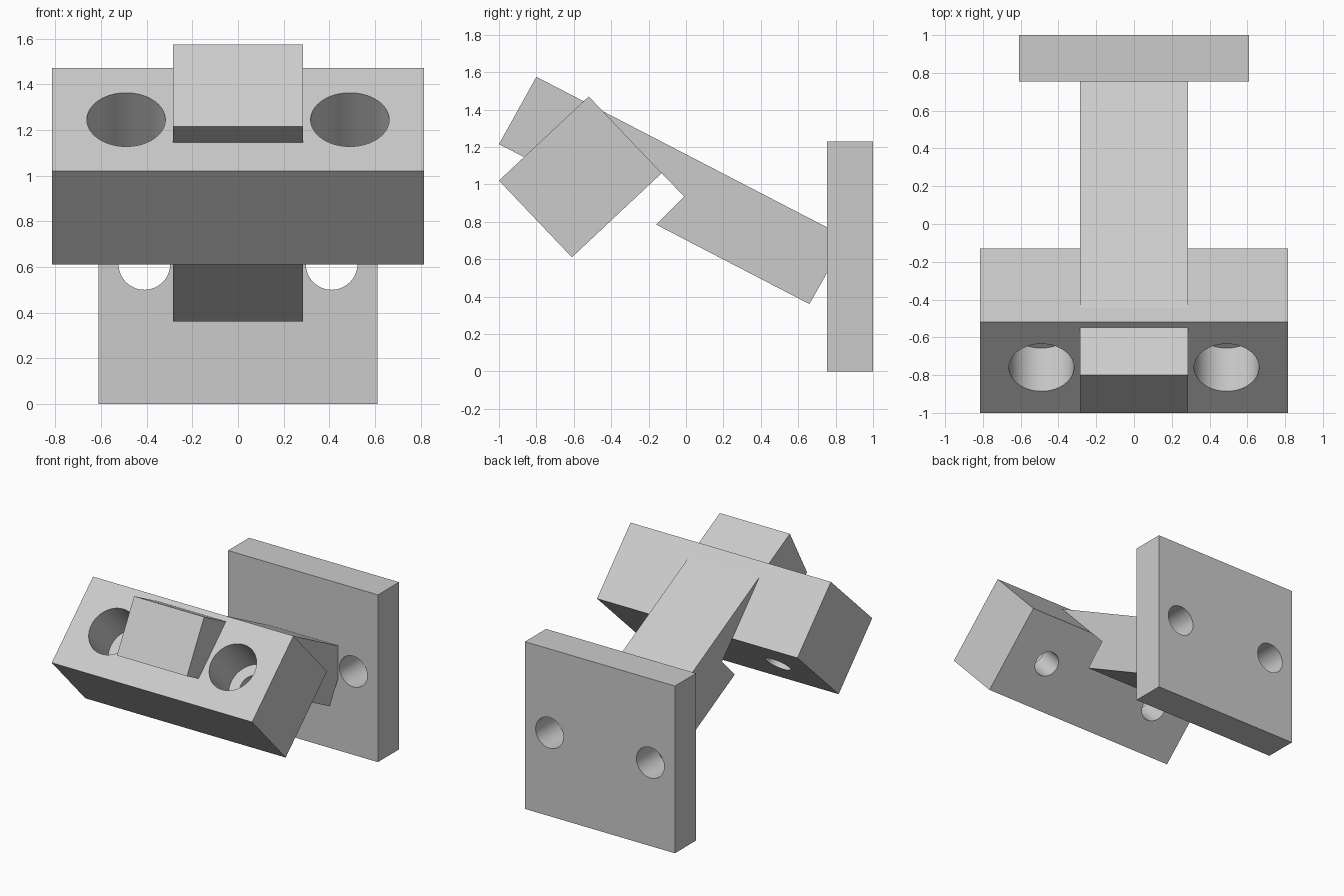
import bpy, bmesh
from math import atan2
from mathutils import Matrix, Vector

cube = bpy.data.objects.get("Cube")
if cube:
    bpy.data.objects.remove(cube, do_unlink=True)

grey = bpy.data.materials.new("light grey")
grey.use_nodes = True
grey.diffuse_color = (0.6, 0.6, 0.6, 1)
grey.node_tree.nodes["Principled BSDF"].inputs["Base Color"].default_value = (0.6, 0.6, 0.6, 1)


def prism(name, profile, half_width):
    """Extrude a (y, z) side profile symmetrically across x."""
    bm = bmesh.new()
    face = bm.faces.new([bm.verts.new((-half_width, y, z)) for y, z in profile])
    ext = bmesh.ops.extrude_face_region(bm, geom=[face])
    moved = [v for v in ext["geom"] if isinstance(v, bmesh.types.BMVert)]
    bmesh.ops.translate(bm, verts=moved, vec=(2 * half_width, 0, 0))
    bmesh.ops.recalc_face_normals(bm, faces=bm.faces)
    mesh = bpy.data.meshes.new(name)
    bm.to_mesh(mesh)
    bm.free()
    mesh.materials.append(grey)
    obj = bpy.data.objects.new(name, mesh)
    bpy.context.collection.objects.link(obj)
    return obj


def drill(obj, start, direction, radius, depth):
    """Cut a round hole from a start point along a direction."""
    d = Vector(direction).normalized()
    # overshoot the outer face so the opening is clean
    centre = Vector(start) + d * (depth - 0.1) / 2
    bpy.ops.mesh.primitive_cylinder_add(vertices=64, radius=radius, depth=depth + 0.1)
    cutter = bpy.context.object
    cutter.data.materials.append(grey)
    cutter.matrix_world = Matrix.Translation(centre) @ d.to_track_quat("Z", "Y").to_matrix().to_4x4()
    bpy.context.view_layer.update()
    mod = obj.modifiers.new("hole", "BOOLEAN")
    mod.operation = "DIFFERENCE"
    mod.solver = "EXACT"
    mod.object = cutter
    bpy.context.view_layer.objects.active = obj
    bpy.ops.object.modifier_apply(modifier=mod.name)
    bpy.data.objects.remove(cutter, do_unlink=True)


def smooth(obj):
    bpy.ops.object.select_all(action="DESELECT")
    obj.select_set(True)
    bpy.context.view_layer.objects.active = obj
    bpy.ops.object.shade_smooth_by_angle()


# upright mounting plate with two through holes
plate = prism("mounting_plate", [(0.755, 0), (1, 0), (1, 1.23), (0.755, 1.23)], 0.61)
for side in (-1, 1):
    drill(plate, (side * 0.41, 0.755, 0.613), (0, 1, 0), 0.113, 0.4)
smooth(plate)

# tilted cross block with counterbored holes
low_front, top, back, bottom = [Vector(p) for p in ((-1, 1.02), (-0.52, 1.47), (-0.13, 1.06), (-0.61, 0.61))]
block = prism("cross_block", [low_front, top, back, bottom], 0.815)
mid = (low_front + top) / 2
inward = (0, *(bottom - low_front))
for side in (-1, 1):
    start = (side * 0.49, *mid)
    drill(block, start, inward, 0.172, 0.33)
    drill(block, start, inward, 0.092, 0.8)
smooth(block)

# sloping arm, notched underneath behind the block
arm = prism("sloping_arm", [
    (-1, 1.215), (-0.8, 1.575), (0.86, 0.715), (0.66, 0.36),
    (-0.16, 0.785), (-0.01, 0.935), back, (-0.25, 1.0), (-0.42, 0.916)], 0.285)
